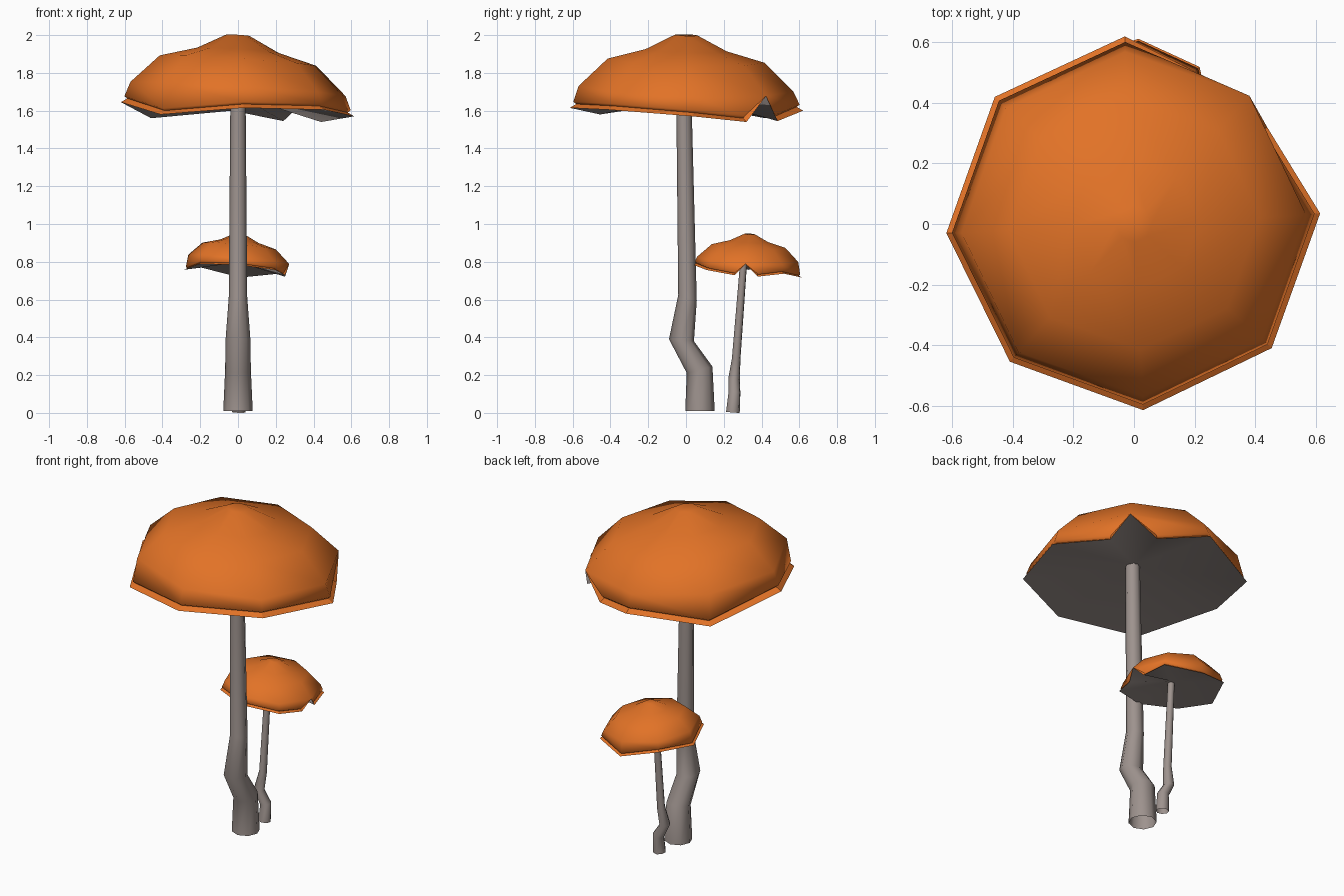
import bpy, bmesh, math
from math import cos, sin, radians
from mathutils import Matrix, Vector

cube = bpy.data.objects.get("Cube")
if cube:
    bpy.data.objects.remove(cube)


def material(name, color):
    m = bpy.data.materials.new(name)
    m.use_nodes = True
    m.diffuse_color = color
    m.node_tree.nodes["Principled BSDF"].inputs["Base Color"].default_value = color
    return m


ORANGE = material("cap orange", (0.76, 0.17, 0.02, 1))
GREY = material("stem grey", (0.34, 0.29, 0.27, 1))


def finish(bm, name, materials, matrix):
    for f in bm.faces:
        f.smooth = True
    bm.transform(matrix)
    mesh = bpy.data.meshes.new(name)
    bm.to_mesh(mesh)
    bm.free()
    for m in materials:
        mesh.materials.append(m)
    obj = bpy.data.objects.new(name, mesh)
    bpy.context.collection.objects.link(obj)
    return obj


# Uneven rim of the cap; the notch lies between the second and third points
RIM = [(0.615, 0.035, 1.57), (0.44, 0.32, 1.54), (0.24, 0.485, 1.545),
       (-0.03, 0.62, 1.6), (-0.46, 0.42, 1.56), (-0.62, -0.03, 1.645),
       (-0.41, -0.455, 1.58), (0.03, -0.615, 1.615), (0.455, -0.41, 1.605)]
SPOKE = [0, 1, 1, 2, 3, 4, 5, 6, 7]
# Radius and height of the dome rings
DOME = [(0.06, 2.0), (0.215, 1.92), (0.415, 1.865), (0.57, 1.715)]


def make_cap(name, matrix):
    bm = bmesh.new()

    def face(verts, mat=0):
        bm.faces.new(verts).material_index = mat

    # Eight-sided dome, leaning slightly to one side
    rings = []
    for r, z in DOME:
        ring = []
        for k in range(8):
            a = radians(3 + 45 * k)
            x, y = r * cos(a), r * sin(a)
            ring.append(bm.verts.new((x, y, z - 0.065 * x - 0.03 * y)))
        rings.append(ring)
    peak = bm.verts.new((0.01, 0, 1.995))
    for k in range(8):
        n = (k + 1) % 8
        face((peak, rings[0][k], rings[0][n]))
        for inner, outer in zip(rings, rings[1:]):
            face((inner[k], outer[k], outer[n], inner[n]))

    # Turned-out lip: overhang, groove and rim
    def loop(scale, lift):
        return [bm.verts.new((x * scale, y * scale, z + lift)) for x, y, z in RIM]

    over, groove, rim = loop(0.97, 0.032), loop(0.945, 0.02), loop(1, 0)
    centre = bm.verts.new((0, 0, 1.68))
    brow = rings[-1]
    notch = brow[1]
    for i in range(9):
        n = (i + 1) % 9
        if i == 1:
            # Open notch, showing the underside
            face((centre, notch, rim[i]), 1)
            face((centre, rim[n], notch), 1)
            continue
        face((brow[SPOKE[i]], over[i], over[n], brow[SPOKE[n]]))
        face((over[i], groove[i], groove[n], over[n]))
        face((groove[i], rim[i], rim[n], groove[n]))
        face((centre, rim[n], rim[i]), 1)
    # Close the lip ends at the notch
    face((notch, rim[1], groove[1], over[1]))
    face((notch, over[2], groove[2], rim[2]))

    edge_verts = set(groove + rim)
    for e in bm.edges:
        mats = {f.material_index for f in e.link_faces}
        if len(mats) > 1 or all(v in edge_verts for v in e.verts):
            e.smooth = False
    return finish(bm, name, (ORANGE, GREY), matrix)


# Stem sections: y offset, height, radius, slope of the section
STEM = [(0.074, 0.01, 0.078, 0), (0.072, 0.228, 0.068, 0.25),
        (-0.024, 0.385, 0.066, -0.08), (0.008, 0.61, 0.049, -0.3),
        (-0.012, 1.7, 0.04, 0)]


def make_stem(name, matrix, sides=8):
    bm = bmesh.new()
    rings = []
    for y0, z, r, slope in STEM:
        ring = []
        for k in range(sides):
            a = math.tau * k / sides
            dy = r * sin(a)
            ring.append(bm.verts.new((r * cos(a), y0 + dy, z + slope * dy)))
        rings.append(ring)
    for low, high in zip(rings, rings[1:]):
        for k in range(sides):
            n = (k + 1) % sides
            bm.faces.new((low[k], low[n], high[n], high[k]))
    return finish(bm, name, (GREY,), matrix)


def placed(location, spin):
    lean = Matrix.Rotation(-0.08, 4, "X") @ Matrix.Rotation(0.03, 4, "Y")
    turn = Matrix.Rotation(radians(spin), 4, "Z")
    return Matrix.Translation(Vector(location)) @ lean @ turn @ Matrix.Scale(0.47, 4)


# Tall mushroom
make_cap("large_cap", Matrix.Identity(4))
make_stem("large_stem", Matrix.Identity(4))

# Small leaning mushroom behind it
make_cap("small_cap", placed((-0.02, 0.262, 0.01), -50))
make_stem("small_stem", placed((-0.03, 0.242, 0), -80))
